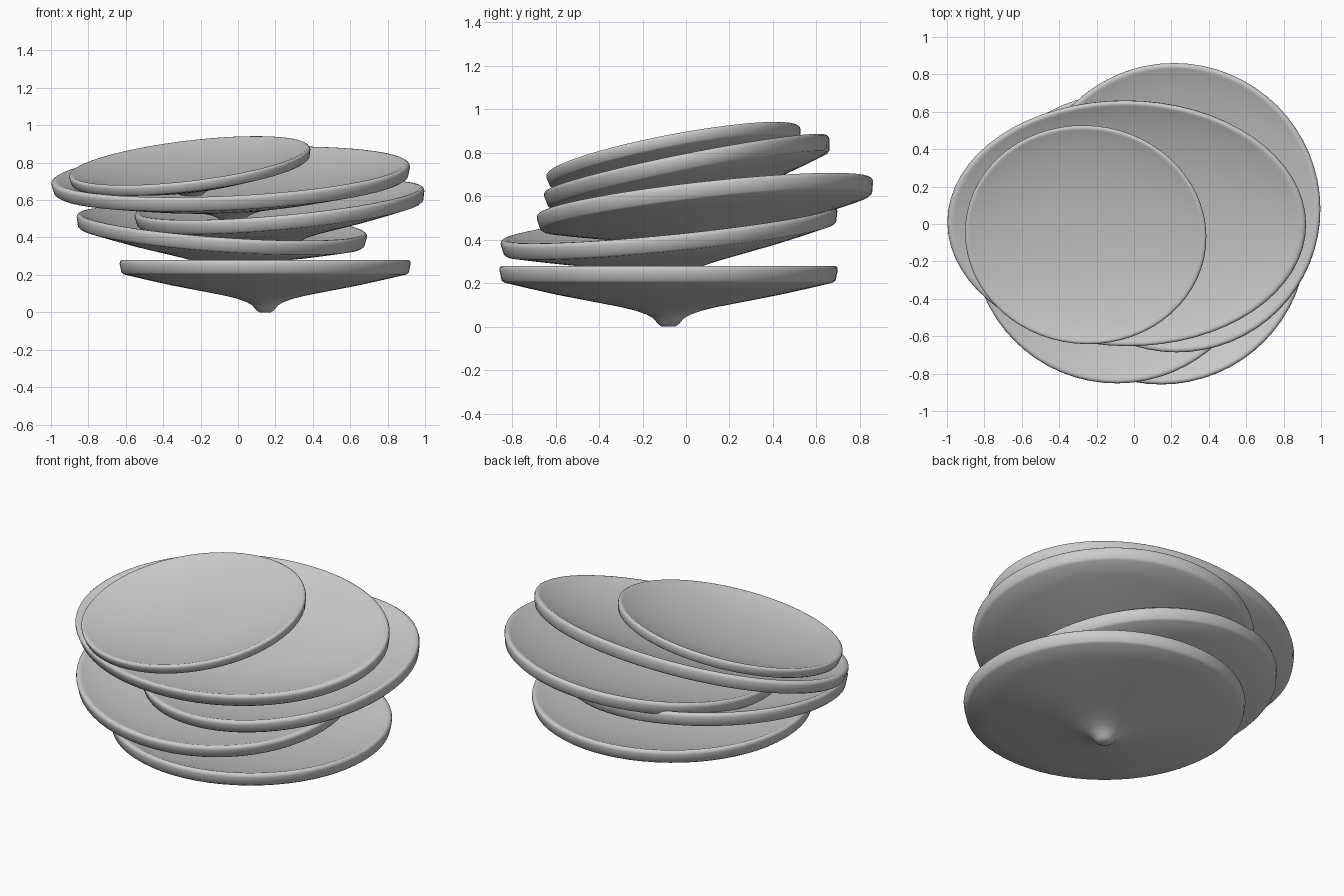
import bpy
import math
from mathutils import Vector, Matrix

if "Cube" in bpy.data.objects:
    bpy.data.objects.remove(bpy.data.objects["Cube"])

SEGMENTS = 64

# Half cross-section of a shallow dish, rim top at z = 0, foot tip below
PROFILE = [
    (0, -0.28), (0.03, -0.28), (0.048, -0.268), (0.07, -0.242), (0.10, -0.225),
    (0.15, -0.207), (0.22, -0.19), (0.36, -0.163), (0.50, -0.136), (0.64, -0.105),
    (0.755, -0.078), (0.768, -0.068), (0.778, -0.02), (0.776, -0.008), (0.768, -0.001),
    (0.757, 0), (0.745, -0.005), (0.64, -0.036), (0.50, -0.067), (0.36, -0.088),
    (0.20, -0.102), (0.08, -0.107), (0, -0.108),
]


def dish(name, centre, slope, scale):
    """Lathe the profile, scale it, then tilt it to the given x and y slopes."""
    verts, faces, rings = [], [], []
    for r, z in PROFILE:
        count = SEGMENTS if r else 1
        rings.append(range(len(verts), len(verts) + count))
        for i in range(count):
            a = 2 * math.pi * i / SEGMENTS
            verts.append((r * math.cos(a), r * math.sin(a), z))
    for lo, hi in zip(rings, rings[1:]):
        for i in range(SEGMENTS):
            j = (i + 1) % SEGMENTS
            if len(lo) == 1:
                faces.append((lo[0], hi[j], hi[i]))
            elif len(hi) == 1:
                faces.append((lo[i], lo[j], hi[0]))
            else:
                faces.append((lo[i], lo[j], hi[j], hi[i]))
    mesh = bpy.data.meshes.new(name)
    mesh.from_pydata(verts, [], faces)
    tilt = Vector((0, 0, 1)).rotation_difference(Vector((-slope[0], -slope[1], 1)))
    mesh.transform(tilt.to_matrix().to_4x4() @ Matrix.Diagonal((*scale, 1)))
    mesh.shade_smooth()
    obj = bpy.data.objects.new(name, mesh)
    obj.location = centre
    bpy.context.collection.objects.link(obj)


# Stack from bottom to top
dish("bottom_dish", (0.145, -0.08, 0.28), (0, 0), (1, 1, 1))
dish("second_dish", (-0.085, -0.08, 0.475), (-0.07, 0.10), (1, 1, 1))
dish("third_dish", (0.22, 0.085, 0.60), (0.09, 0.11), (1, 1, 1))
dish("wide_oval_dish", (-0.04, 0.0, 0.75), (0.05, 0.20), (1.234, 0.86, 1))
dish("small_top_dish", (-0.26, -0.06, 0.81), (0.12, 0.19), (0.835, 0.765, 0.75))
